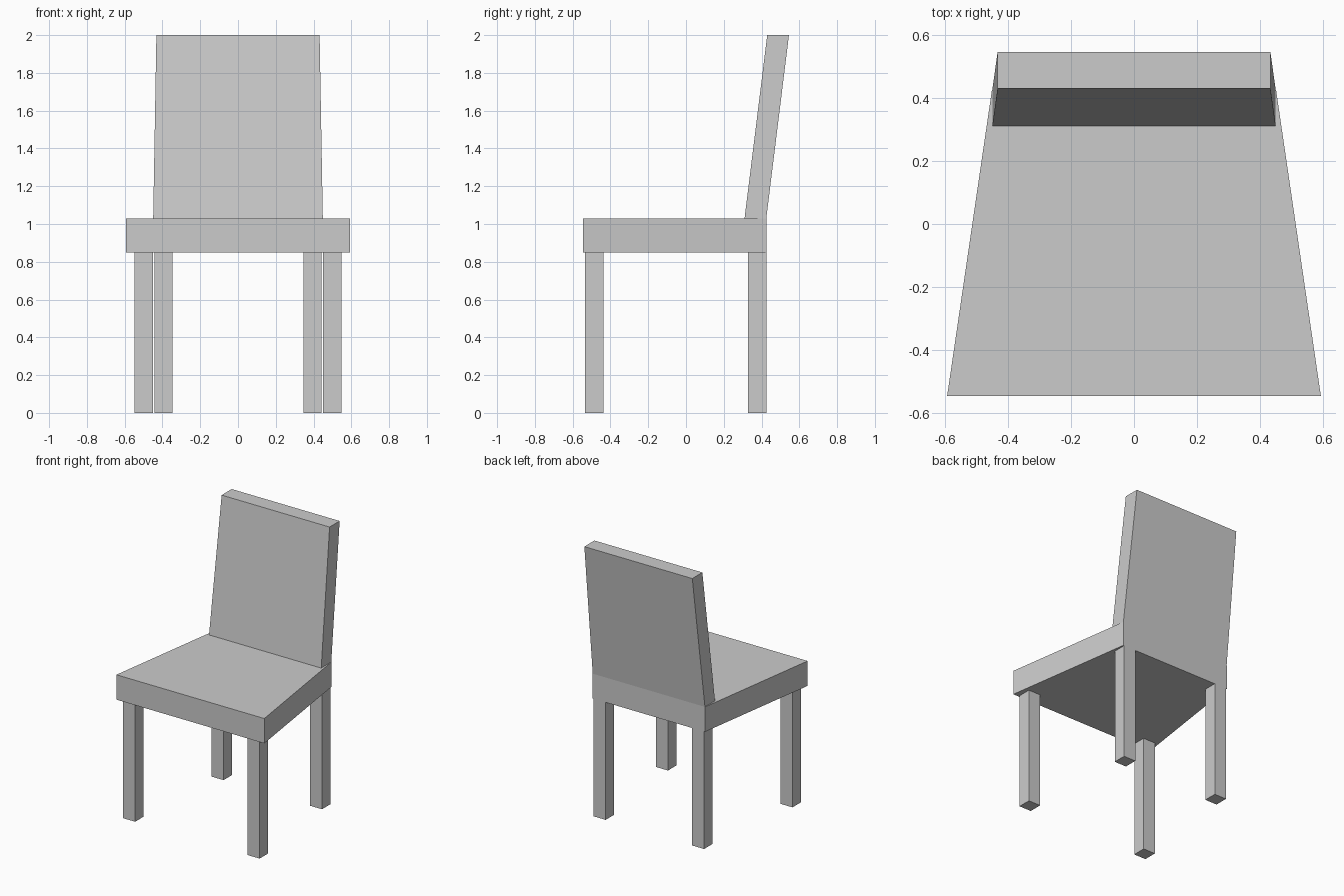
import bpy

if "Cube" in bpy.data.objects:
    bpy.data.objects.remove(bpy.data.objects["Cube"])


def tapered_block(name, bottom, top):
    """Eight-cornered block; each end is (z, y_front, y_back, half_width_front, half_width_back)."""
    verts = []
    for z, y0, y1, w0, w1 in (bottom, top):
        verts += [(-w0, y0, z), (w0, y0, z), (w1, y1, z), (-w1, y1, z)]
    faces = [(3, 2, 1, 0), (4, 5, 6, 7)]
    faces += [(i, (i + 1) % 4, (i + 1) % 4 + 4, i + 4) for i in range(4)]
    mesh = bpy.data.meshes.new(name)
    mesh.from_pydata(verts, [], faces)
    obj = bpy.data.objects.new(name, mesh)
    bpy.context.collection.objects.link(obj)
    return obj


SEAT_BOTTOM, SEAT_TOP = 0.85, 1.03
LEG = 0.097

# Seat, narrowing towards the back
plan = (-0.545, 0.425, 0.592, 0.45)
tapered_block("seat", (SEAT_BOTTOM, *plan), (SEAT_TOP, *plan))

# Backrest, leaning back and narrowing slightly towards the top
tapered_block("backrest",
              (SEAT_TOP, 0.31, 0.425, 0.449, 0.449),
              (2.0, 0.43, 0.545, 0.432, 0.432))

# Square legs, front pair set wider than the back pair
for pair, x, y in (("front", 0.4985, -0.485), ("back", 0.394, 0.3765)):
    for side, sign in (("left", -1), ("right", 1)):
        h = LEG / 2
        leg = tapered_block(f"{pair}_{side}_leg",
                            (0, -h, h, h, h), (SEAT_BOTTOM, -h, h, h, h))
        leg.location = (sign * x, y, 0)
